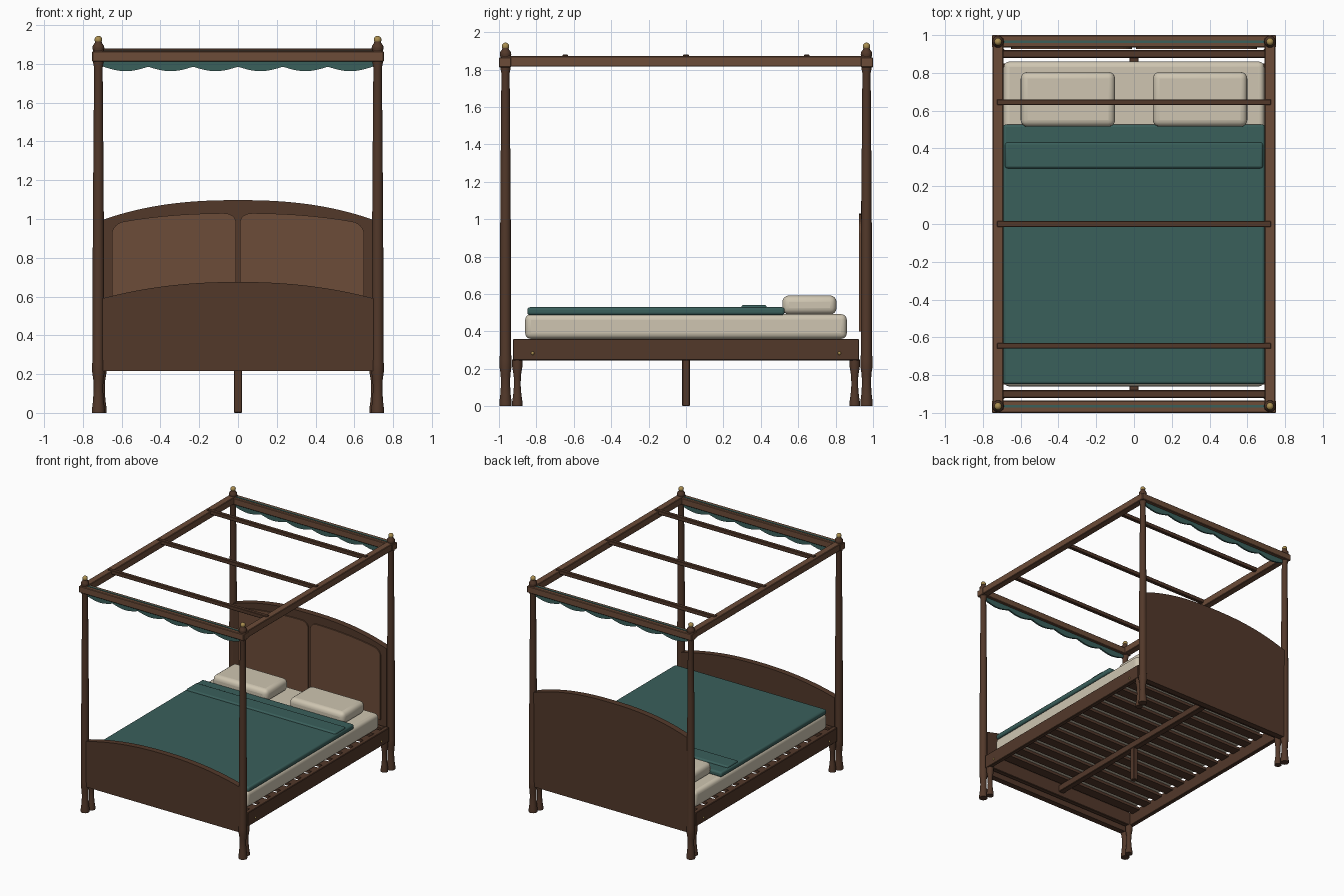
import bpy, bmesh, math

if "Cube" in bpy.data.objects:
    bpy.data.objects.remove(bpy.data.objects["Cube"])

def mat(name, r, g, b):
    m = bpy.data.materials.new(name)
    m.diffuse_color = (r, g, b, 1)
    m.use_nodes = True
    m.node_tree.nodes["Principled BSDF"].inputs["Base Color"].default_value = m.diffuse_color
    return m

DARK = mat("dark_wood", 0.085, 0.040, 0.023)
MID = mat("mid_wood", 0.150, 0.072, 0.040)
LINEN = mat("linen", 0.62, 0.56, 0.44)
TEAL = mat("teal_cloth", 0.042, 0.115, 0.105)
BRASS = mat("brass", 0.40, 0.27, 0.08)

def finish(name, bm, m, bevel=0, segs=1, smooth=False):
    bmesh.ops.recalc_face_normals(bm, faces=bm.faces)
    me = bpy.data.meshes.new(name)
    bm.to_mesh(me)
    bm.free()
    ob = bpy.data.objects.new(name, me)
    bpy.context.collection.objects.link(ob)
    me.materials.append(m)
    if bevel:
        b = ob.modifiers.new("bevel", "BEVEL")
        b.width, b.segments, b.limit_method = bevel, segs, 'ANGLE'
        b.angle_limit = math.radians(40)
    if smooth:
        bpy.ops.object.select_all(action='DESELECT')
        ob.select_set(True)
        bpy.context.view_layer.objects.active = ob
        bpy.ops.object.shade_smooth_by_angle(angle=math.radians(40))
    return ob

def box(name, x, y, z, m, bevel=0.004, segs=1, smooth=False):
    """Box from (min, max) ranges."""
    bm = bmesh.new()
    bmesh.ops.create_cube(bm, size=1)
    for v in bm.verts:
        v.co = [r[0] + (c + 0.5) * (r[1] - r[0]) for c, r in zip(v.co, (x, y, z))]
    return finish(name, bm, m, bevel, segs, smooth)

def turned(name, x, y, profile, m, sides=20):
    """Lathe a (radius, z) profile about a vertical axis."""
    bm = bmesh.new()
    rings = [[bm.verts.new((x + r * math.cos(2 * math.pi * i / sides),
                            y + r * math.sin(2 * math.pi * i / sides), z))
              for i in range(sides)] for r, z in profile]
    for a, b in zip(rings, rings[1:]):
        for i in range(sides):
            j = (i + 1) % sides
            bm.faces.new((a[i], a[j], b[j], b[i]))
    bm.faces.new(rings[0])
    bm.faces.new(rings[-1])
    return finish(name, bm, m, smooth=True)

def slab(name, outline, y0, y1, m, bevel=0):
    """Extrude an (x, z) outline from y0 to y1."""
    bm = bmesh.new()
    f = bm.faces.new([bm.verts.new((x, y0, z)) for x, z in outline])
    ext = bmesh.ops.extrude_face_region(bm, geom=[f])["geom"]
    for v in ext:
        if isinstance(v, bmesh.types.BMVert):
            v.co.y = y1
    return finish(name, bm, m, bevel)

def ball(name, loc, r, m):
    bm = bmesh.new()
    bmesh.ops.create_uvsphere(bm, u_segments=16, v_segments=10, radius=r)
    bmesh.ops.translate(bm, verts=bm.verts, vec=loc)
    return finish(name, bm, m, smooth=True)

def arch(half, low, rise, n=32, power=2.2):
    pts = [half * (1 - 2 * i / n) for i in range(n + 1)]
    return [(x, low + rise * (1 - abs(x / half) ** power)) for x in pts]

# Tall corner posts with finials, and the short frame legs beside them
POST = [(0.033, 0), (0.033, 0.02), (0.028, 0.06), (0.024, 0.12), (0.026, 0.17),
        (0.032, 0.21), (0.032, 0.25), (0.030, 0.28), (0.030, 0.7), (0.026, 1.3),
        (0.022, 1.78), (0.028, 1.81), (0.028, 1.87), (0.031, 1.88), (0.029, 1.893),
        (0.018, 1.908), (0.017, 1.916)]
LEG = [(0.028, 0), (0.028, 0.02), (0.022, 0.06), (0.018, 0.11), (0.019, 0.16),
       (0.027, 0.21), (0.028, 0.25)]
for sx in (-1, 1):
    for sy in (-1, 1):
        turned("corner_post", 0.72 * sx, 0.965 * sy, POST, DARK)
        ball("finial_ball", (0.72 * sx, 0.965 * sy, 1.924), 0.02, BRASS)
        turned("frame_leg", 0.705 * sx, 0.902 * sy, LEG, DARK)

# Headboard with two raised panels, and footboard
base = [(-0.70, 0.215), (0.70, 0.215)]
slab("headboard", base + arch(0.70, 0.995, 0.102, power=2.4), 0.935, 0.985, DARK)
slab("footboard", base + arch(0.70, 0.59, 0.085), -0.985, -0.937, DARK)

def panel_top(x):
    z = 1.03 - 0.055 * (x / 0.65) ** 2.4
    d = min(x - 0.01, 0.65 - x)
    r = 0.06
    return z - (0.05 - 0.05 * math.sqrt(max(0, 1 - (1 - d / r) ** 2)) if d < r else 0)

xs = [0.33 - 0.32 * math.cos(math.pi * i / 28) for i in range(29)]
for s in (-1, 1):
    slab("headboard_panel", [(s * 0.65, 0.40), (s * 0.01, 0.40)]
         + [(s * x, panel_top(x)) for x in xs], 0.926, 0.938, MID)

# Bed frame: side rails with brass bolts, end rails
for s in (-1, 1):
    box("side_rail", sorted((s * 0.70, s * 0.735)), (-0.925, 0.925), (0.245, 0.36), DARK)
    box("end_rail", (-0.70, 0.70), sorted((s * 0.88, s * 0.92)), (0.245, 0.36), DARK)
    for y in (-0.82, 0.82):
        ball("rail_bolt", (s * 0.734, y, 0.283), 0.009, BRASS)

# Slats, centre beam and centre leg
for i in range(13):
    y = -0.81 + 0.135 * i
    box("mattress_slat", (-0.705, 0.705), (y - 0.04, y + 0.04), (0.335, 0.358), DARK, 0)
box("centre_beam", (-0.025, 0.025), (-0.885, 0.885), (0.28, 0.336), DARK)
box("centre_leg", (-0.021, 0.021), (-0.021, 0.021), (0, 0.30), DARK)

# Bedding
box("mattress", (-0.69, 0.69), (-0.86, 0.86), (0.36, 0.492), LINEN, 0.03, 4, True)
box("blanket", (-0.692, 0.692), (-0.848, 0.527), (0.487, 0.529), TEAL, 0.014, 3, True)
box("blanket_fold", (-0.682, 0.682), (0.295, 0.432), (0.51, 0.541), TEAL, 0.012, 3, True)
for s in (-1, 1):
    box("pillow", sorted((s * 0.10, s * 0.60)), (0.515, 0.805), (0.49, 0.592), LINEN,
        0.036, 4, True)

# Canopy frame with cross bars
for s in (-1, 1):
    box("canopy_side_rail", sorted((s * 0.692, s * 0.748)), (-0.985, 0.985), (1.815, 1.872), MID)
    box("canopy_end_rail", (-0.752, 0.752), sorted((s * 0.935, s * 1.0)), (1.811, 1.865), MID)
for y in (-0.645, 0, 0.645):
    box("canopy_cross_bar", (-0.725, 0.725), (y - 0.015, y + 0.015), (1.847, 1.879), DARK, 0.003)

# Scalloped valances hanging through the end rails
N, H = 72, 0.695
hem = [(H - 2 * H * i / N, 1.785 - 0.023 * abs(math.sin(math.pi * 6 * i / N)))
       for i in range(N + 1)]
for s in (-1, 1):
    slab("valance", [(-H, 1.868), (H, 1.868)] + hem, s * 0.965 - 0.007, s * 0.965 + 0.007, TEAL)
